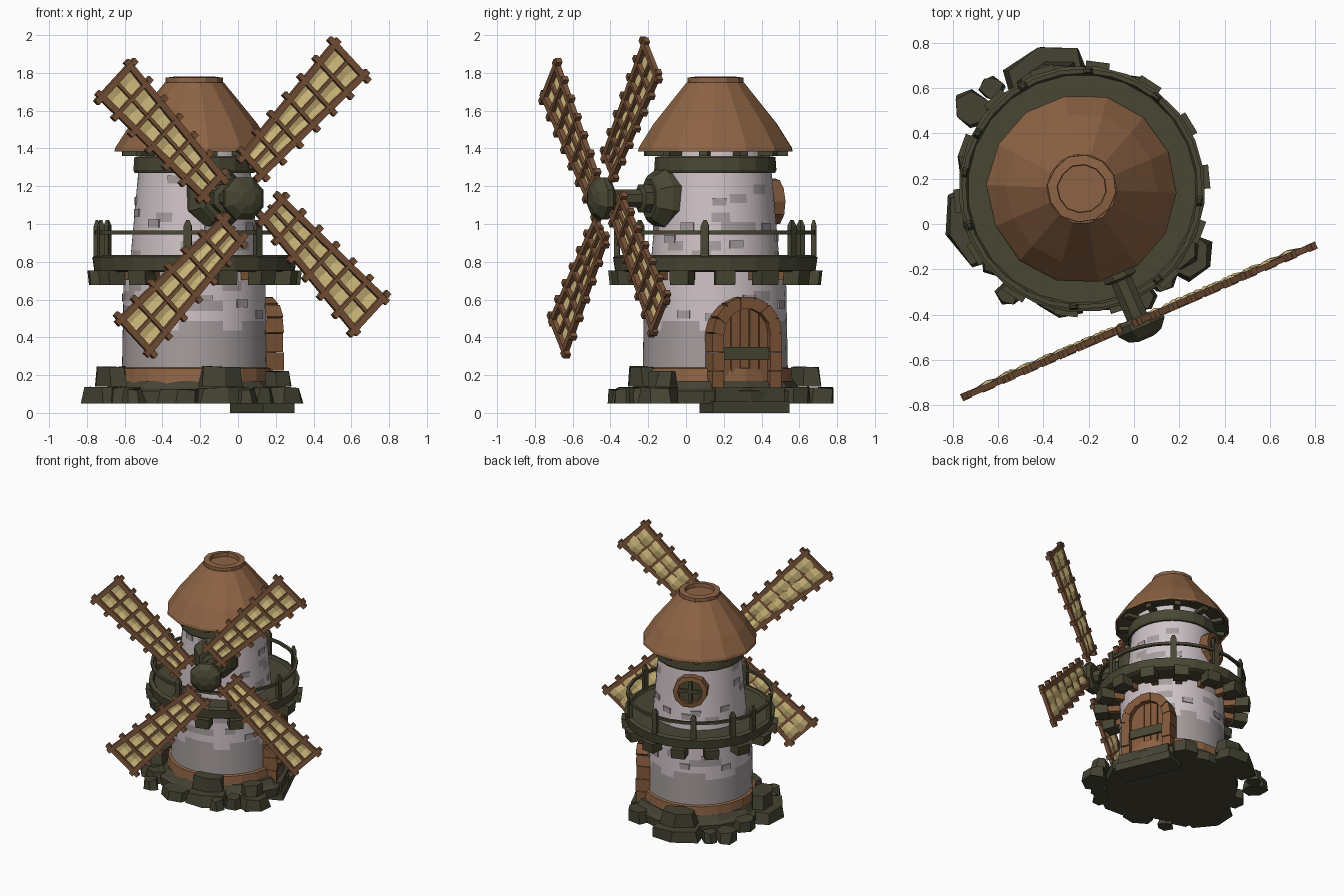
import bpy, bmesh, math, random
from mathutils import Matrix, Vector

if "Cube" in bpy.data.objects:
    bpy.data.objects.remove(bpy.data.objects["Cube"])

random.seed(4)
T, pi = Matrix.Translation, math.pi
TURN = math.radians(23.3)
BASE = T((-0.23, 0.155, 0)) @ Matrix.Rotation(TURN, 4, 'Z')   # tower axis; sails face local -y


def R(deg, axis):
    return Matrix.Rotation(math.radians(deg), 4, axis)


def material(name, rgb):
    m = bpy.data.materials.new(name)
    m.diffuse_color = (*rgb, 1)
    m.use_nodes = True
    m.node_tree.nodes["Principled BSDF"].inputs["Base Color"].default_value = m.diffuse_color
    return m


STONE = material("pale stone", (0.62, 0.54, 0.56))
BRICK = material("grey brick", (0.38, 0.335, 0.34))
ROOF = material("roof brown", (0.265, 0.125, 0.058))
WOOD = material("sail wood", (0.205, 0.092, 0.043))
DOOR = material("door wood", (0.22, 0.097, 0.043))
DARK = material("dark green timber", (0.066, 0.063, 0.034))
ROCK = material("dark rock", (0.059, 0.056, 0.033))
CLOTH = material("sail cloth", (0.72, 0.56, 0.23))


def finish(name, bm, mats, smooth=False, recalc=True):
    if recalc:
        bmesh.ops.recalc_face_normals(bm, faces=bm.faces)
    me = bpy.data.meshes.new(name)
    bm.to_mesh(me)
    bm.free()
    for m in mats:
        me.materials.append(m)
    ob = bpy.data.objects.new(name, me)
    bpy.context.collection.objects.link(ob)
    ob.matrix_world = BASE
    if smooth:
        bpy.context.view_layer.objects.active = ob
        ob.select_set(True)
        bpy.ops.object.shade_smooth_by_angle(angle=math.radians(35))
        ob.select_set(False)
    return ob


def box(bm, c, s, M=Matrix()):
    return bmesh.ops.create_cube(bm, size=1, matrix=M @ T(c) @ Matrix.Diagonal((*s, 1)))['verts']


def lathe(name, prof, n, mats, M=Matrix(), closed=False, rule=None, jitter=0, smooth=False):
    """Spin a (radius, height) profile round z; rule(segment, row) picks the material."""
    bm = bmesh.new()
    rings = []
    for i in range(n):
        a, k = 2 * pi * i / n, 1 + random.uniform(-jitter, jitter)
        rings.append([bm.verts.new(M @ Vector((r * k * math.cos(a), r * k * math.sin(a), z))) for r, z in prof])
    rows = len(prof) - (0 if closed else 1)
    for i in range(n):
        p, q = rings[i], rings[(i + 1) % n]
        for j in range(rows):
            k = (j + 1) % len(prof)
            f = bm.faces.new((p[j], q[j], q[k], p[k]))
            if rule:
                f.material_index = rule(i, j)
    bmesh.ops.remove_doubles(bm, verts=bm.verts, dist=1e-5)
    return finish(name, bm, mats, smooth)


# --- Brick walls: two tapered tubes with bricks picked out in grey
def brick_rule(chance, solid_rows):
    pick = {}

    def rule(i, j):
        key = ((i + j % 2) // 2 % 20, j)
        if key not in pick:
            edge = 0.5 if j == solid_rows > 0 else chance
            pick[key] = 1 if j < solid_rows or random.random() < edge else 0
        return pick[key]
    return rule


lathe("lower_wall", [(0.387 - 0.001 * j, 0.12 + 0.0525 * j) for j in range(13)], 40,
      [STONE, BRICK], rule=brick_rule(0.13, 6), smooth=True)
lathe("upper_wall", [(0.345 - 0.0045 * j, 0.76 + 0.05 * j) for j in range(14)], 40,
      [STONE, BRICK], rule=brick_rule(0.09, 0), smooth=True)

# Raised bricks
for name, z0, z1, r0, r1, mat in (("lower_raised_bricks", 0.46, 0.65, 0.381, 0.377, BRICK),
                                  ("upper_raised_bricks", 0.88, 1.24, 0.334, 0.301, BRICK)):
    bm = bmesh.new()
    for k in range(14):
        t = random.random()
        a = k * 360 / 14 + random.uniform(-8, 8)
        box(bm, (r0 + (r1 - r0) * t - 0.004, 0, z0 + (z1 - z0) * t), (0.018, 0.075, 0.042), R(a, 'Z'))
    finish(name, bm, [mat])

# --- Foundation: slab, wooden skirting and rocks
lathe("foundation_slab", [(0, 0.05), (0.49, 0.05), (0.495, 0.115), (0.46, 0.13), (0.43, 0.17), (0, 0.17)],
      12, [ROCK], jitter=0.04)
lathe("wall_skirting", [(0.37, 0.14), (0.415, 0.14), (0.405, 0.235), (0.37, 0.245)], 24, [ROOF], closed=True)

bm = bmesh.new()
ROCKS = [(107, .545, .18, .10, .25), (132, .60, .05, .05, .15), (144, .60, .07, .08, .17), (199, .515, .18, .10, .25),
         (235, .56, .05, .05, .13), (220, .47, .09, .08, .15), (289, .46, .15, .09, .25), (300, .55, .05, .05, .13),
         (312, .53, .06, .06, .14), (328, .565, .10, .085, .225), (260, .5, .11, .07, .13), (60, .49, .09, .07, .14),
         (165, .5, .08, .07, .14)]
for ang, d, w, dep, top in ROCKS:
    # wide lower stone, plus a smaller cap stone on the tall ones
    stones = [(1, 0.05, min(top, 0.14))] + ([(0.74, 0.14, top)] if top > 0.2 else [])
    for k, z0, z1 in stones:
        off = d if k == 1 else d - 0.045
        M = R(ang - 23.3, 'Z') @ T((off, 0, (z0 + z1) / 2)) @ Matrix.Diagonal((dep * k, w * k, z1 - z0, 1)) @ R(30, 'Z')
        vs = bmesh.ops.create_cone(bm, cap_ends=True, segments=6, radius1=1.12, radius2=1.0, depth=1, matrix=M)['verts']
        for v in vs:
            v.co += Vector((random.uniform(-.01, .01), random.uniform(-.01, .01), 0))
            if v.co.z > z1 - 0.01:
                v.co.z -= random.uniform(0, .012)
finish("foundation_rocks", bm, [ROCK])

bm = bmesh.new()
box(bm, (0.39, 0, 0.03), (0.18, 0.44, 0.06))
box(bm, (0.40, 0, 0.095), (0.13, 0.40, 0.08))
finish("door_steps", bm, [ROCK])

# --- Balcony: floor ring, support blocks, brackets, posts and handrail
lathe("balcony_floor", [(0.32, 0.75), (0.51, 0.745), (0.535, 0.755), (0.545, 0.825), (0.515, 0.835), (0.505, 0.815), (0.32, 0.815)],
      24, [DARK], closed=True)
blocks, brackets = bmesh.new(), bmesh.new()
for i in range(14):
    M = R(i * 360 / 14 + 8, 'Z')
    vs = box(blocks, (0.515, 0, 0.715), (0.1, 0.105, 0.075), M)
    for v in vs:
        if v.co.z < 0.7:
            v.co.xy *= 0.985
    box(brackets, (0.42, 0, 0.725), (0.12, 0.045, 0.045), M)
finish("balcony_blocks", blocks, [DARK])
finish("balcony_brackets", brackets, [DOOR])

bm = bmesh.new()
for ang in (87, 51, -6, -50, -94, -162, 172, 152, 120):
    M = R(ang - 23.3, 'Z') @ T((0.522, 0, 0))
    box(bm, (0, 0, 0.905), (0.028, 0.042, 0.17), M)
    for v in box(bm, (0, 0, 1.005), (0.028, 0.042, 0.03), M):   # pointed tips
        if v.co.z > 1.0:
            c = M.translation
            v.co.x, v.co.y = c.x + (v.co.x - c.x) * .4, c.y + (v.co.y - c.y) * .4
finish("balcony_posts", bm, [DARK])
lathe("handrail", [(0.512, 0.945), (0.532, 0.945), (0.532, 0.965), (0.512, 0.965)], 28, [DARK], closed=True)

# --- Roof with collar, eave stubs and cap ring
lathe("upper_collar", [(0.27, 1.275), (0.318, 1.27), (0.325, 1.285), (0.32, 1.355), (0.27, 1.36)], 20, [DARK], closed=True)
bm = bmesh.new()
for i in range(11):
    box(bm, (0.33, 0, 1.375), (0.11, 0.045, 0.03), R(i * 360 / 11, 'Z'))
finish("eave_stubs", bm, [DARK])
lathe("roof", [(0.42, 1.385), (0.415, 1.405), (0.335, 1.53), (0.155, 1.75), (0, 1.75)], 14, [ROOF], jitter=0.012)
lathe("roof_underside", [(0.41, 1.388), (0.28, 1.41), (0, 1.42)], 14, [DARK])
lathe("roof_cap_ring", [(0.105, 1.74), (0.152, 1.735), (0.15, 1.775), (0.108, 1.78)], 12, [ROOF], closed=True, jitter=0.025)

# --- Door: plank leaf, strap, arch stones
bm = bmesh.new()
for i in range(5):
    y = (i - 2) * 0.054
    top = 0.42 + math.sqrt(0.15 ** 2 - y * y)
    box(bm, (0.365, y, (0.12 + top) / 2), (0.06 + 0.006 * (i % 2), 0.049, top - 0.12))
finish("door_planks", bm, [DOOR])
bm = bmesh.new()
box(bm, (0.40, 0, 0.315), (0.025, 0.27, 0.07))
finish("door_strap", bm, [DARK])
bm = bmesh.new()
for s in (-1, 1):
    for k in range(3):
        box(bm, (0.375, s * 0.165, 0.172 + 0.1 * k), (0.10 + 0.012 * (k % 2), 0.066, 0.097))
for k in range(7):
    M = T((0.375, 0, 0.42)) @ R((k - 3) * 180 / 7, 'X')
    box(bm, (0, 0, 0.162), (0.11 + 0.012 * (k % 2), 0.078, 0.065), M)
finish("door_arch", bm, [DOOR])

# --- Round back window
WIN = T((0, 0.275, 1.12)) @ R(-90, 'X')
lathe("window_pane", [(0.1, 0.0), (0.1, 0.05), (0, 0.05)], 12, [DARK], M=WIN)
lathe("window_frame", [(0.092, 0), (0.128, 0), (0.128, 0.075), (0.092, 0.08)], 11, [DOOR], M=WIN, closed=True, jitter=0.05)
bm = bmesh.new()
box(bm, (0, 0, 0.055), (0.19, 0.024, 0.03), WIN)
box(bm, (0, 0, 0.055), (0.024, 0.19, 0.03), WIN)
finish("window_bars", bm, [DARK])

# --- Sail mount, shaft and hub
AXLE = T((0, 0, 1.135)) @ R(90, 'X') @ R(22.5, 'Z')
lathe("sail_mount", [(0.17, 0.22), (0.17, 0.31), (0.13, 0.37), (0.11, 0.385), (0, 0.385)], 8, [DARK], M=AXLE)
lathe("sail_shaft", [(0.08, 0.38), (0.08, 0.43), (0.052, 0.44), (0.052, 0.63)], 8, [DARK], M=AXLE)
lathe("sail_hub", [(0, 0.615), (0.1, 0.615), (0.12, 0.635), (0.12, 0.665), (0.085, 0.705), (0.04, 0.72), (0, 0.72)], 8, [DARK], M=AXLE)

# --- Four sails set beside the axle: three rails, cross bars and a billowing cloth
R0, R1, W0, W1 = 0.12, 0.985, 0.07, 0.118


def half_width(r):
    return W0 + (W1 - W0) * (r - R0) / (R1 - R0)


frame, cloth = bmesh.new(), bmesh.new()
tilt = math.degrees(math.atan2(W1 - W0, R1 - R0))
for ang in (45, 135, 225, 315):
    M = T((0, -0.635, 1.14)) @ R(-ang, 'Y') @ T((0, 0, 0.08))
    for s in (-1, 1):
        rail = M @ T(((R0 + R1) / 2, 0, s * (W0 + W1) / 2)) @ R(-s * tilt, 'Y')
        box(frame, (0, 0, 0), (R1 - R0, 0.028, 0.034), rail)
    box(frame, (0.55, 0, 0), (0.82, 0.018, 0.018), M)
    for k in range(7):
        r = 0.17 + k * 0.13
        big = k in (0, 6)
        box(frame, (r, -0.002, 0), (0.034 if big else 0.02, 0.026, 2 * half_width(r) + (0.085 if big else 0.03)), M)
        for s in (-1, 1):      # bar ends
            box(frame, (r, -0.002, s * (half_width(r) + 0.03)), (0.03, 0.034, 0.03), M)
    grid = []
    for i in range(13):
        r = 0.17 + i * 0.065
        w = half_width(r)
        grid.append([cloth.verts.new(M @ Vector((r, 0.006 + 0.018 * (i % 2) * (j % 2) + random.uniform(0, .005),
                                                 w * (j - 2) / 2))) for j in range(5)])
    for a, b in zip(grid, grid[1:]):
        for j in range(4):
            cloth.faces.new((a[j], b[j], b[j + 1], a[j + 1]))
finish("sail_frames", frame, [WOOD])
finish("sail_cloth", cloth, [CLOTH])
